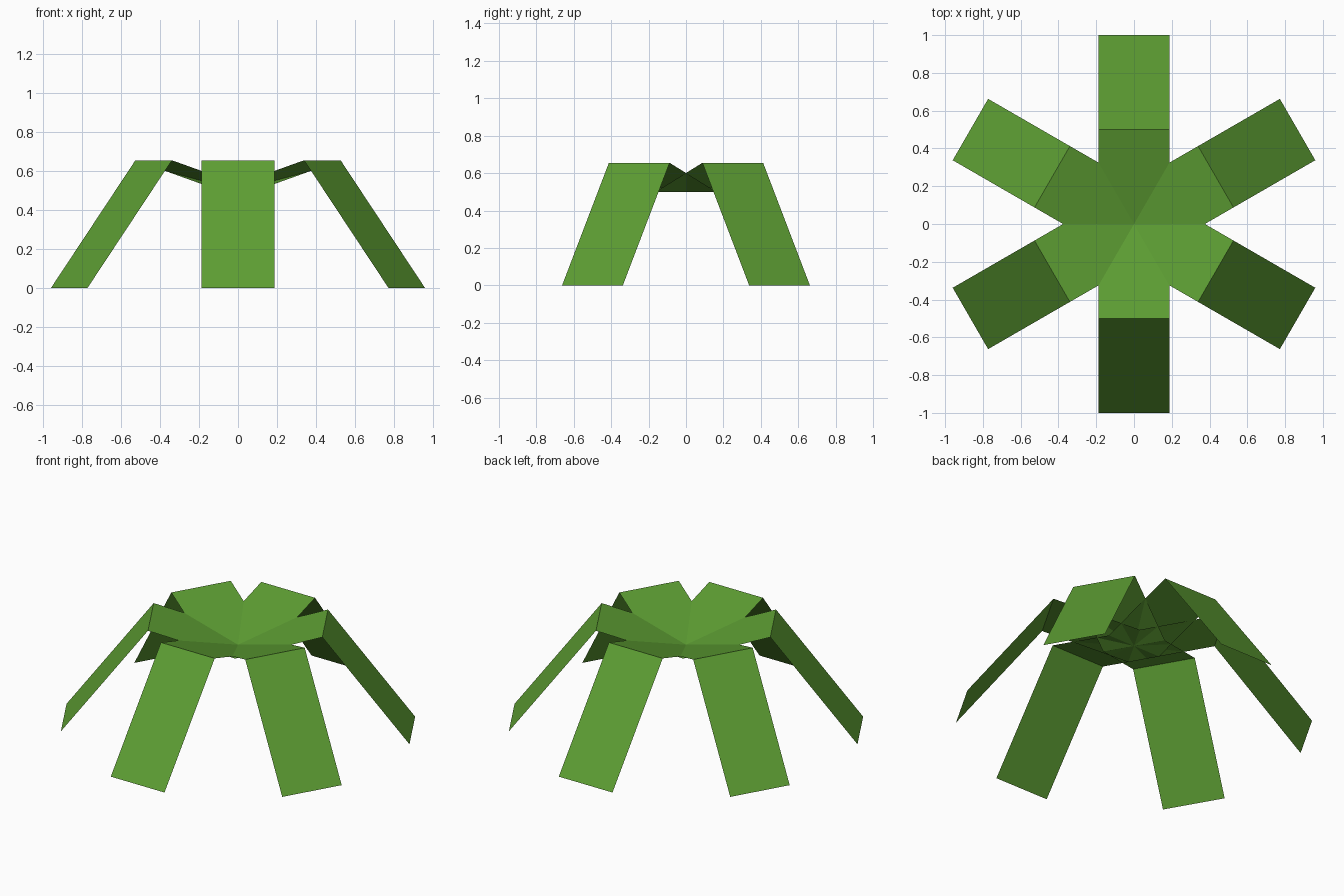
import bpy
import bmesh
from math import pi
from mathutils import Matrix

cube = bpy.data.objects.get("Cube")
if cube:
    bpy.data.objects.remove(cube, do_unlink=True)

LEAVES = 6
HALF_WIDTH = 0.1875
# Distance from the centre and height: root, fold, tip
PROFILE = [(0.0, 0.5), (0.5, 0.655), (1.0, 0.0)]

# Single leaf colour
green = bpy.data.materials.new("leaf_green")
green.use_nodes = True
colour = (0.11, 0.342, 0.033, 1)
green.diffuse_color = colour
bsdf = green.node_tree.nodes["Principled BSDF"]
bsdf.inputs["Base Color"].default_value = colour
bsdf.inputs["Roughness"].default_value = 0.9


def add_leaf(index):
    """Folded flat strip, turned about the plant's centre."""
    bm = bmesh.new()
    rows = [[bm.verts.new((x, -r, z)) for x in (-HALF_WIDTH, HALF_WIDTH)]
            for r, z in PROFILE]
    for (a, b), (c, d) in zip(rows, rows[1:]):
        bm.faces.new((a, c, d, b))
    bm.transform(Matrix.Rotation(index * 2 * pi / LEAVES, 4, 'Z'))
    mesh = bpy.data.meshes.new(f"leaf_{index + 1}")
    bm.to_mesh(mesh)
    bm.free()
    mesh.materials.append(green)
    leaf = bpy.data.objects.new(mesh.name, mesh)
    bpy.context.collection.objects.link(leaf)


# Ring of leaves
for i in range(LEAVES):
    add_leaf(i)
